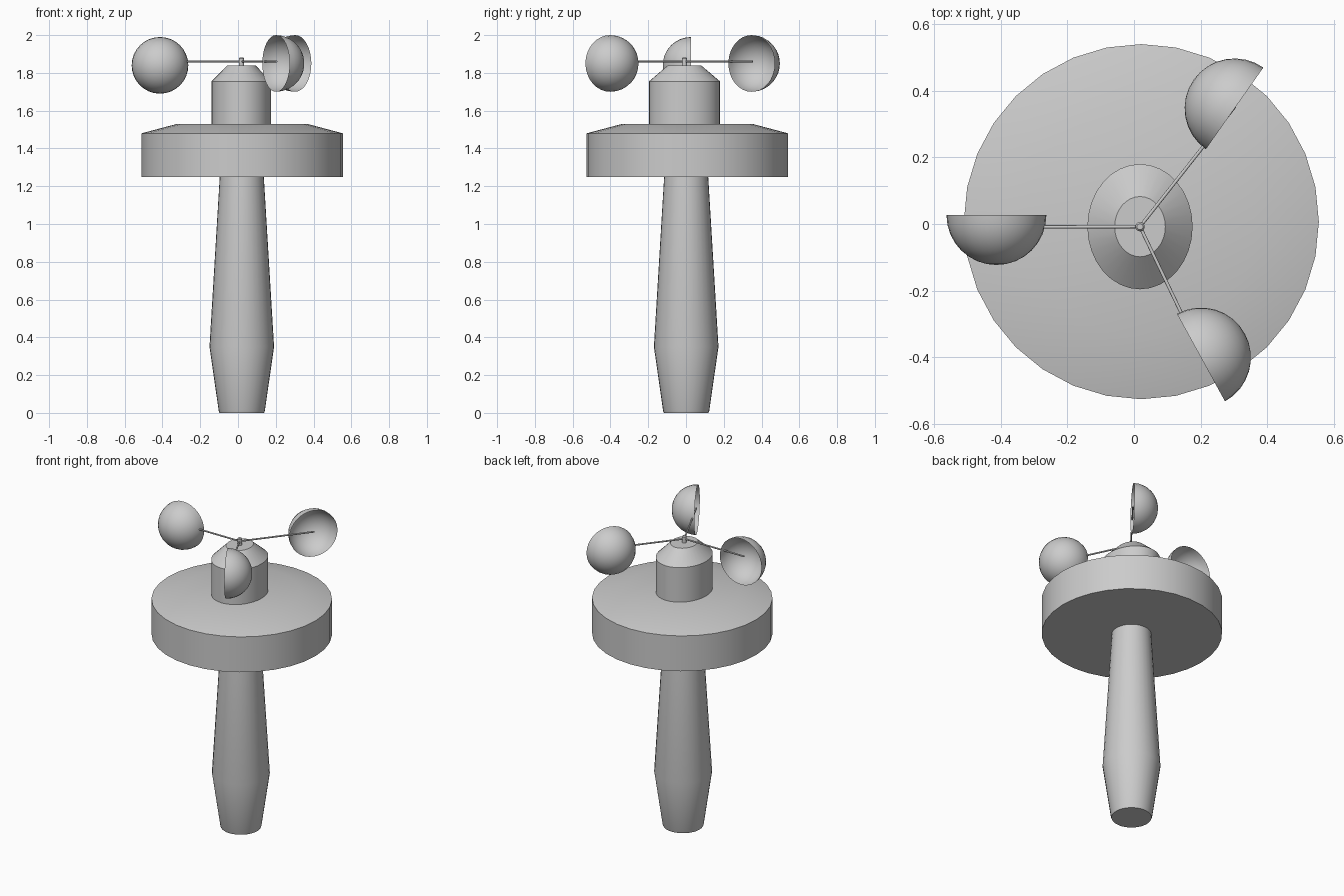
import bpy, bmesh
from math import radians, pi, cos, sin, atan2
from mathutils import Vector, Matrix

if "Cube" in bpy.data.objects:
    bpy.data.objects.remove(bpy.data.objects["Cube"])


def finish(bm, name):
    bmesh.ops.recalc_face_normals(bm, faces=bm.faces)
    me = bpy.data.meshes.new(name)
    bm.to_mesh(me)
    bm.free()
    ob = bpy.data.objects.new(name, me)
    bpy.context.collection.objects.link(ob)
    bpy.ops.object.select_all(action='DESELECT')
    ob.select_set(True)
    bpy.context.view_layer.objects.active = ob
    bpy.ops.object.shade_smooth_by_angle(angle=radians(32))
    return ob


def lathe(name, profile, centre, segs=32, sy=1.0):
    """Closed turned solid from (radius, z) points, optionally stretched in y."""
    bm = bmesh.new()
    rings = [[bm.verts.new((centre[0] + r * cos(2 * pi * i / segs),
                            centre[1] + sy * r * sin(2 * pi * i / segs), z))
              for i in range(segs)] for r, z in profile]
    for a, b in zip(rings, rings[1:]):
        for i in range(segs):
            j = (i + 1) % segs
            bm.faces.new((a[i], a[j], b[j], b[i]))
    bm.faces.new(rings[0][::-1])
    bm.faces.new(rings[-1])
    return finish(bm, name)


def rod(name, a, b, radius):
    a, b = Vector(a), Vector(b)
    d = b - a
    mat = Matrix.Translation((a + b) / 2) @ d.to_track_quat('Z', 'Y').to_matrix().to_4x4()
    bm = bmesh.new()
    bmesh.ops.create_cone(bm, cap_ends=True, segments=12, radius1=radius,
                          radius2=radius, depth=d.length, matrix=mat)
    return finish(bm, name)


def cup(name, centre, bulge_angle, radius=0.15):
    """Open hemisphere bulging horizontally towards bulge_angle."""
    bm = bmesh.new()
    bmesh.ops.create_uvsphere(bm, u_segments=32, v_segments=16, radius=radius)
    bmesh.ops.delete(bm, geom=[v for v in bm.verts if v.co.z < -1e-4], context='VERTS')
    aim = Vector((cos(bulge_angle), sin(bulge_angle), 0))
    mat = Matrix.Translation(centre) @ aim.to_track_quat('Z', 'Y').to_matrix().to_4x4()
    bmesh.ops.transform(bm, matrix=mat, verts=bm.verts)
    return finish(bm, name)


# Handle, drum and oval housing
lathe("handle", [(0.118, 0), (0.122, 0.01), (0.171, 0.35), (0.116, 1.26)], (0.02, 0.001))
lathe("drum", [(0.533, 1.25), (0.533, 1.48), (0.345, 1.53)], (0.022, 0.007))
lathe("housing", [(0.158, 1.52), (0.158, 1.755), (0.076, 1.838)], (0.018, -0.008), sy=1.19)

# Spindle
hub = (0.018, -0.008)
lathe("spindle", [(0.014, 1.83), (0.014, 1.876), (0.009, 1.882)], hub, segs=16)

# Arms and wind cups: cup centre, arm tip, bulge direction
cups = [
    ((-0.413, 0.027, 1.84), (-0.413, -0.009), radians(-90)),
    ((0.302, 0.347, 1.85), (0.303, 0.353), atan2(0.171, -0.243)),
    ((0.201, -0.401, 1.85), (0.204, -0.397), atan2(0.144, 0.262)),
]
for n, (centre, tip, angle) in enumerate(cups, 1):
    rod(f"arm_{n}", (*hub, 1.86), (*tip, 1.86), 0.005)
    cup(f"wind_cup_{n}", centre, angle)
